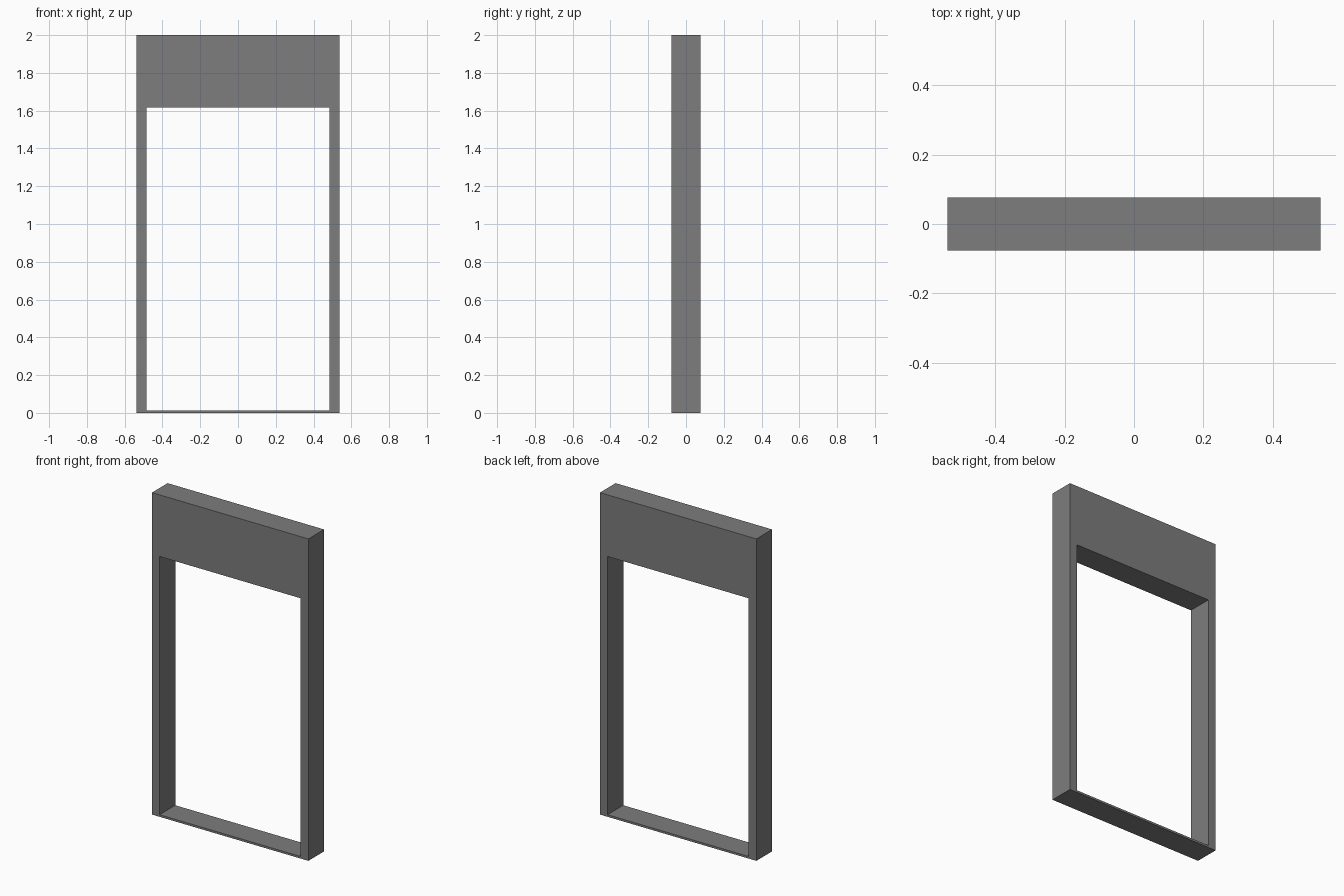
import bpy, bmesh

if "Cube" in bpy.data.objects:
    bpy.data.objects.remove(bpy.data.objects["Cube"])

HALF_DEPTH = 0.077


def rect(bm, half_width, bottom, top):
    """Rectangular loop in the front plane."""
    corners = [(-half_width, bottom), (half_width, bottom),
               (half_width, top), (-half_width, top)]
    return [bm.verts.new((x, -HALF_DEPTH, z)) for x, z in corners]


bm = bmesh.new()

# Front face: slim jambs, thin sill and deep header around the opening
outer = rect(bm, 0.5375, 0.0, 2.0)
inner = rect(bm, 0.485, 0.013, 1.617)
for i in range(4):
    j = (i + 1) % 4
    bm.faces.new((outer[i], outer[j], inner[j], inner[i]))

# Thickness: extrude to the back, keeping the front as a cap
front = bm.faces[:]
ret = bmesh.ops.extrude_face_region(bm, geom=front, use_keep_orig=True)
back = [g for g in ret["geom"] if isinstance(g, bmesh.types.BMVert)]
bmesh.ops.translate(bm, verts=back, vec=(0, 2 * HALF_DEPTH, 0))
bmesh.ops.recalc_face_normals(bm, faces=bm.faces[:])

mesh = bpy.data.meshes.new("door_frame")
bm.to_mesh(mesh)
bm.free()

# Dark grey finish
grey = bpy.data.materials.new("dark_grey")
grey.diffuse_color = (0.205, 0.205, 0.205, 1.0)
grey.use_nodes = True
grey.node_tree.nodes["Principled BSDF"].inputs["Base Color"].default_value = grey.diffuse_color
mesh.materials.append(grey)
bpy.context.collection.objects.link(bpy.data.objects.new("door_frame", mesh))
